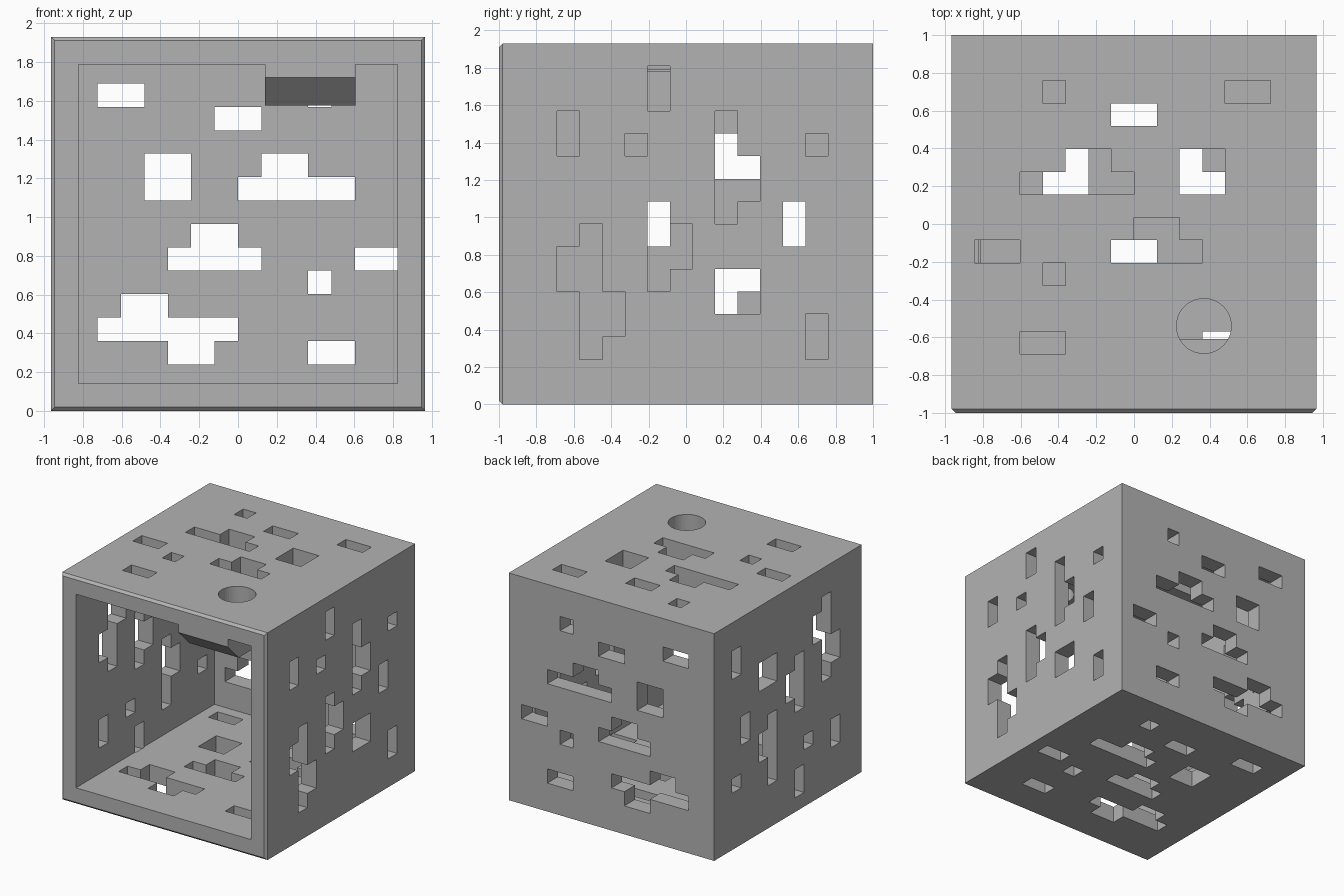
import bpy
import bmesh
from mathutils import Vector

if "Cube" in bpy.data.objects:
    bpy.data.objects.remove(bpy.data.objects["Cube"], do_unlink=True)

HALF = 0.965           # half width
TOP = 2 * HALF         # height
CELL = TOP / 16        # pattern grid
WALL = 0.143

grey = bpy.data.materials.new("plain_grey")
grey.use_nodes = True
grey.diffuse_color = (0.45, 0.45, 0.45, 1)
grey.node_tree.nodes["Principled BSDF"].inputs["Base Color"].default_value = (0.45, 0.45, 0.45, 1)


def finish(bm, name):
    bmesh.ops.recalc_face_normals(bm, faces=bm.faces)
    mesh = bpy.data.meshes.new(name)
    bm.to_mesh(mesh)
    bm.free()
    mesh.materials.append(grey)
    obj = bpy.data.objects.new(name, mesh)
    bpy.context.collection.objects.link(obj)
    return obj


def prism(bm, points, direction):
    face = bm.faces.new([bm.verts.new(p) for p in points])
    moved = bmesh.ops.extrude_face_region(bm, geom=[face])["geom"]
    verts = [v for v in moved if isinstance(v, bmesh.types.BMVert)]
    bmesh.ops.translate(bm, verts=verts, vec=direction)


def add_box(bm, low, high):
    x0, y0, z0 = low
    x1, y1, z1 = high
    prism(bm, [(x0, y0, z0), (x1, y0, z0), (x1, y1, z0), (x0, y1, z0)], Vector((0, 0, z1 - z0)))


def cut(body, cutter):
    cutter.hide_render = True
    mod = body.modifiers.new("cut", "BOOLEAN")
    mod.operation = "DIFFERENCE"
    mod.solver = "EXACT"
    mod.object = cutter
    bpy.context.view_layer.objects.active = body
    bpy.ops.object.modifier_apply(modifier=mod.name)
    bpy.data.objects.remove(cutter, do_unlink=True)


def rect(u0, u1, k0, k1):
    return [(u0, k0), (u1, k0), (u1, k1), (u0, k1)]


# Hole pattern in grid cells
big_hole = [(2, 12), (3, 12), (3, 11), (5, 11), (5, 12), (8, 12),
            (8, 13), (7, 13), (7, 14), (5, 14), (5, 13), (2, 13)]
holes = [
    rect(2, 4, 2, 3), rect(11, 12, 2, 3), rect(7, 9, 3, 4), rect(4, 6, 5, 7),
    rect(13, 15, 9, 10), rect(11, 12, 10, 11), rect(11, 13, 13, 14),
    [(8, 6), (9, 6), (9, 5), (11, 5), (11, 6), (13, 6), (13, 7), (8, 7)],
    [(5, 9), (6, 9), (6, 8), (8, 8), (8, 9), (9, 9), (9, 10), (5, 10)],
]

# Open-fronted shell with chamfered front rim
bm = bmesh.new()
add_box(bm, (-HALF, -1, 0), (HALF, 1, TOP))
front_edges = [e for e in bm.edges if all(v.co.y < 0 for v in e.verts)]
bmesh.ops.bevel(bm, geom=front_edges, offset=0.02, segments=1, affect="EDGES")
shell = finish(bm, "box_shell")

bm = bmesh.new()
add_box(bm, (WALL - HALF, -1.1, WALL), (HALF - WALL, 1 - WALL, TOP - WALL))
cut(shell, finish(bm, "cavity_cutter"))

# Wall holes: each wall maps the pattern differently
out, deep = 0.02, WALL + 0.026
walls = [
    (lambda u, k: (u - HALF, 1 + out, TOP - k), (0, -deep, 0), True),     # back
    (lambda u, k: (u - HALF, 1 - k, -out), (0, 0, deep), True),           # bottom
    (lambda u, k: (HALF - u, 1 - k, TOP + out), (0, 0, -deep), False),    # top
    (lambda u, k: (HALF + out, 1 - k, u), (-deep, 0, 0), True),           # +x side
    (lambda u, k: (-HALF - out, 1 - k, TOP - u), (deep, 0, 0), True),     # -x side
]
bm = bmesh.new()
for place, inward, with_big in walls:
    for outline in holes + ([big_hole] if with_big else []):
        prism(bm, [place(u * CELL, k * CELL) for u, k in outline], Vector(inward))
cut(shell, finish(bm, "hole_cutter"))

# Round hole in the top
bpy.ops.mesh.primitive_cylinder_add(vertices=48, radius=0.145, depth=0.2, location=(0.37, -0.54, 1.882))
cut(shell, bpy.context.object)

# Chamfered block hanging under the front of the ceiling
bm = bmesh.new()
profile = [(-1, 1.787), (-1, 1.72), (-0.855, 1.575), (-0.61, 1.575), (-0.61, 1.787)]
prism(bm, [(0.14, y, z) for y, z in profile], Vector((0.465, 0, 0)))
finish(bm, "ceiling_block")
